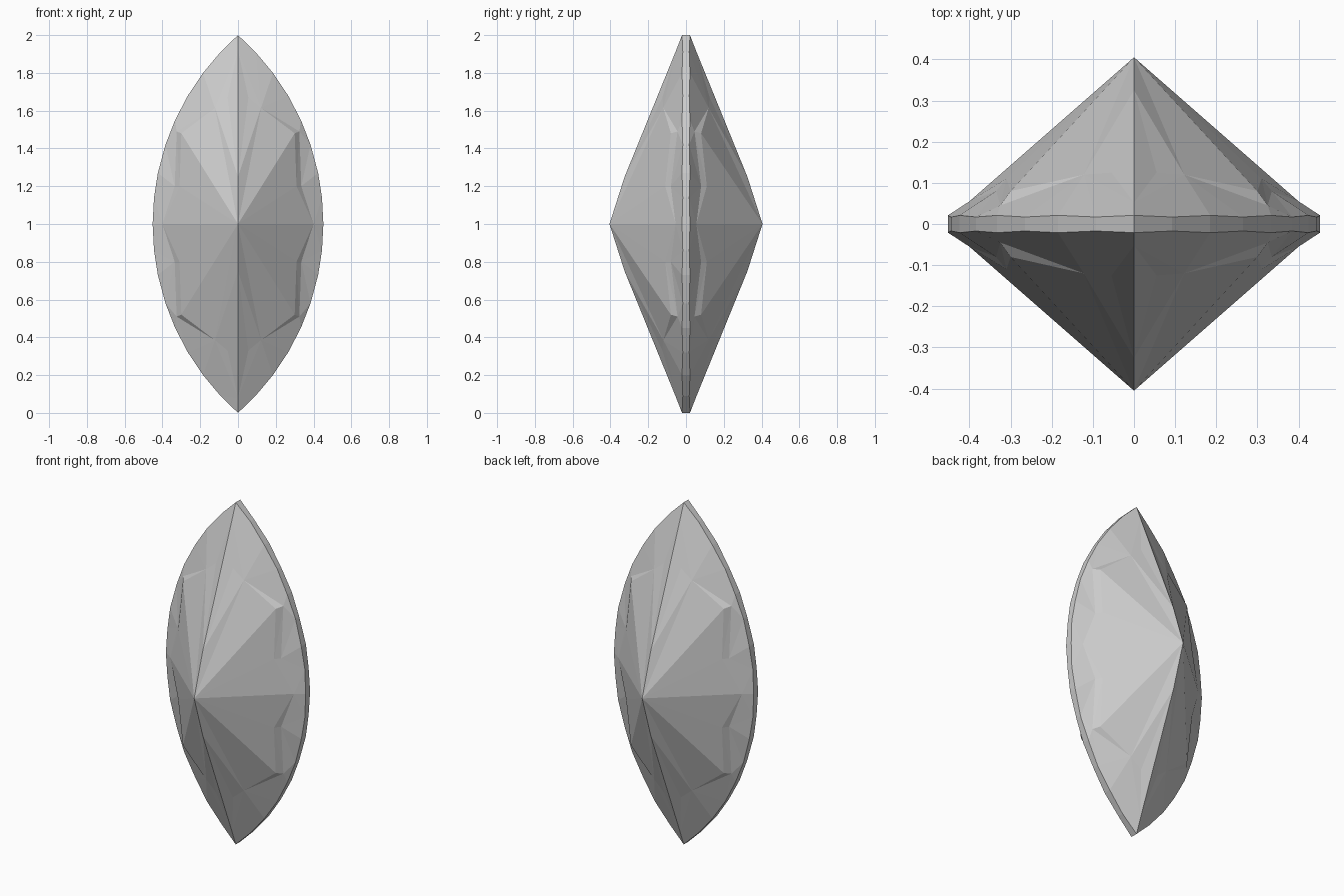
import bpy, bmesh, math

if "Cube" in bpy.data.objects:
    bpy.data.objects.remove(bpy.data.objects["Cube"], do_unlink=True)

# Single crystal colour
mat = bpy.data.materials.new("pale grey crystal")
mat.use_nodes = True
grey = (0.6, 0.6, 0.6, 1)
mat.diffuse_color = grey
mat.node_tree.nodes["Principled BSDF"].inputs["Base Color"].default_value = grey

# One eighth of the gem, measured from its centre
half_width, half_height = 0.452, 1.0
radius = (half_height ** 2 + half_width ** 2) / (2 * half_width)
points = {
    "apex": (0, 0.405, 0), "ridge": (0, 0.325, 0.25), "crown": (0, 0.052, 0.92),
    "side": (0.40, 0.055, 0),
    "waist_in": (0.31, 0.11, 0.2), "waist_out": (0.335, 0.08, 0.2),
    "shoulder_in": (0.30, 0.08, 0.48), "shoulder_out": (0.325, 0.045, 0.49),
    "neck": (0.122, 0.12, 0.615), "notch": (0.055, 0.125, 0.67),
}

# Pointed oval girdle: an arc with a slightly scalloped edge
rim_heights = [0, 0.14, 0.27, 0.42, 0.55, 0.68, 0.8, 0.91, 1]
for i, z in enumerate(rim_heights):
    x = max(0, math.sqrt(radius ** 2 - z * z) - radius + half_width)
    points[f"rim{i}"] = (x, 0.017 if i % 2 else 0.021, z)
    points[f"mid{i}"] = (x, 0, z)

facets = [
    # star facets around the apex and ridge
    "ridge crown notch", "ridge notch neck", "apex ridge neck",
    "apex neck shoulder_in", "apex shoulder_in waist_in", "apex waist_in side",
    # narrow steps below the star
    "side waist_in waist_out", "waist_in shoulder_in shoulder_out",
    "waist_in shoulder_out waist_out", "shoulder_in neck shoulder_out",
    "crown neck notch",
    # outer facets running down to the girdle
    "side rim0 rim1", "side rim1 waist_out", "waist_out rim1 rim2",
    "waist_out rim2 rim3", "waist_out rim3 shoulder_out",
    "shoulder_out rim3 rim4", "shoulder_out rim4 rim5", "shoulder_out rim5 neck",
    "neck rim5 rim6", "neck rim6 rim7", "neck rim7 crown", "crown rim7 rim8",
]
# girdle wall
facets += [f"rim{i} mid{i} mid{i + 1} rim{i + 1}" for i in range(len(rim_heights) - 1)]

bm = bmesh.new()
verts = {name: bm.verts.new(co) for name, co in points.items()}
for facet in facets:
    face = bm.faces.new([verts[name] for name in facet.split()])
    face.normal_update()
    if face.normal.dot(face.calc_center_median()) < 0:
        face.normal_flip()

mesh = bpy.data.meshes.new("gem")
bm.to_mesh(mesh)
bm.free()
mesh.materials.append(mat)
gem = bpy.data.objects.new("gem", mesh)
bpy.context.collection.objects.link(gem)
gem.location.z = half_height

# Mirror the eighth across all three planes
mirror = gem.modifiers.new("mirror", "MIRROR")
mirror.use_axis = (True, True, True)
mirror.merge_threshold = 0.0005
